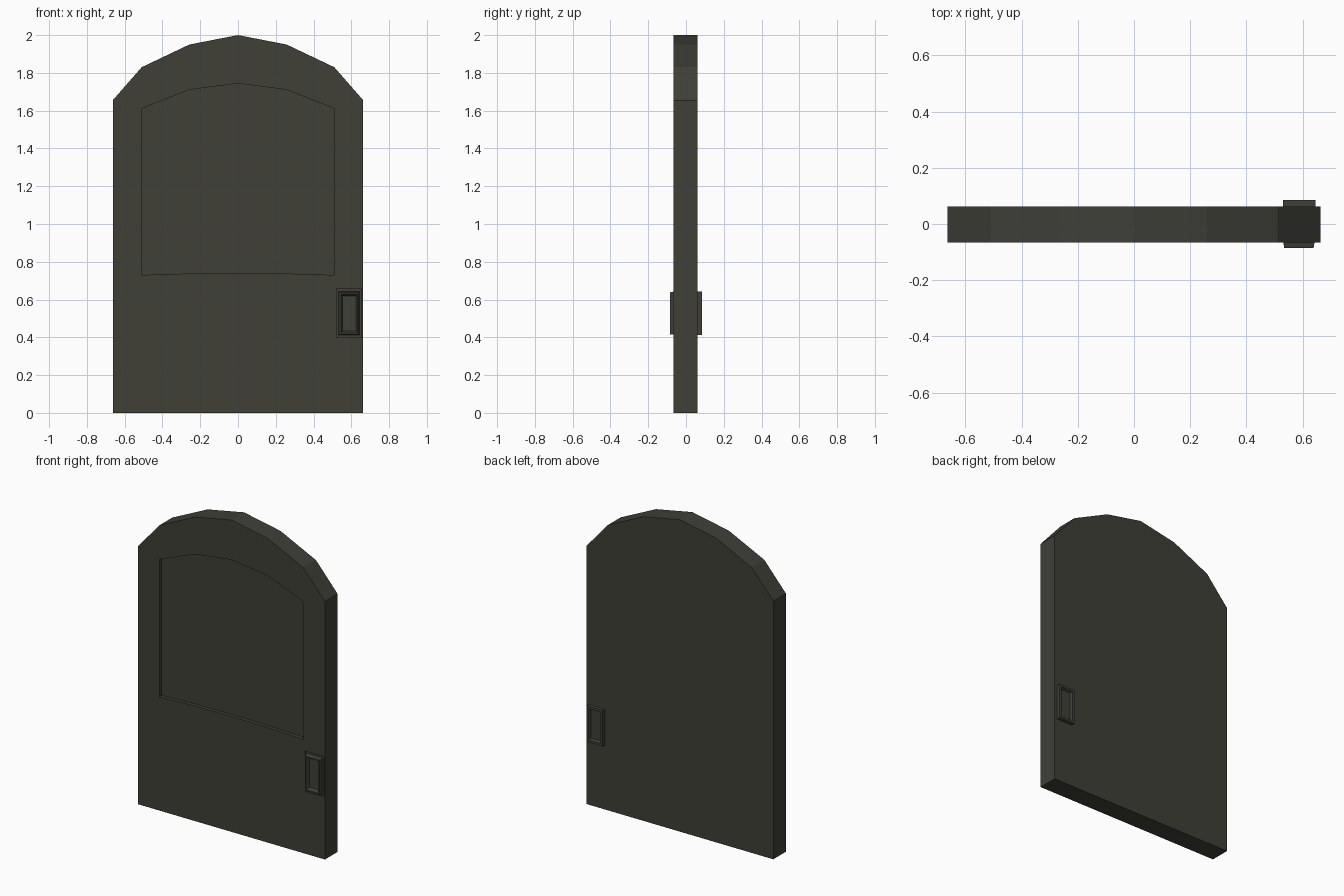
import bpy, bmesh

if "Cube" in bpy.data.objects:
    bpy.data.objects.remove(bpy.data.objects["Cube"])

Y_FRONT, Y_BACK = -0.066, 0.062

# one dark olive-grey paint for the whole door
paint = bpy.data.materials.new("dark olive grey")
paint.diffuse_color = (0.050, 0.050, 0.039, 1)
paint.use_nodes = True
paint.node_tree.nodes["Principled BSDF"].inputs["Base Color"].default_value = paint.diffuse_color


def finish(name, bm):
    bmesh.ops.recalc_face_normals(bm, faces=bm.faces[:])
    mesh = bpy.data.meshes.new(name)
    bm.to_mesh(mesh)
    bm.free()
    mesh.materials.append(paint)
    ob = bpy.data.objects.new(name, mesh)
    bpy.context.collection.objects.link(ob)
    return ob


def mirrored(half):
    """Close a right-hand profile (bottom to top) with its mirror image."""
    return half + [(-x, z) for x, z in reversed(half) if x > 0]


def prism(name, profile, y0, y1):
    bm = bmesh.new()
    rings = [[bm.verts.new((x, y, z)) for x, z in profile] for y in (y0, y1)]
    bm.faces.new(rings[0])
    bm.faces.new(rings[1])
    n = len(profile)
    for i in range(n):
        j = (i + 1) % n
        bm.faces.new((rings[0][i], rings[0][j], rings[1][j], rings[1][i]))
    return finish(name, bm)


def rect(x0, x1, z0, z1):
    return [(x0, z0), (x1, z0), (x1, z1), (x0, z1)]


def cut(target, cutter):
    mod = target.modifiers.new("cut", 'BOOLEAN')
    mod.operation = 'DIFFERENCE'
    mod.solver = 'EXACT'
    mod.object = cutter
    bpy.context.view_layer.objects.active = target
    bpy.ops.object.modifier_apply(modifier=mod.name)
    bpy.data.objects.remove(cutter)


def handle(name, layers):
    """Nested rectangles, each (x0, x1, z0, z1, y), bridged into a cup."""
    bm = bmesh.new()
    loops = [[bm.verts.new((x, l[4], z)) for x, z in rect(*l[:4])] for l in layers]
    for a, b in zip(loops, loops[1:]):
        for i in range(4):
            j = (i + 1) % 4
            bm.faces.new((a[i], a[j], b[j], b[i]))
    bm.faces.new(loops[0])
    bm.faces.new(loops[-1])
    return finish(name, bm)


# door slab with arched top
door = prism("door", mirrored([(0.663, 0), (0.663, 1.655), (0.51, 1.83),
                               (0.258, 1.95), (0, 2.0)]), Y_FRONT, Y_BACK)

# sunken arched panel on the front
panel = [(0, 0.74), (0.25, 0.738), (0.512, 0.73), (0.512, 1.61), (0.26, 1.71), (0, 1.745)]
panel += [(-x, z) for x, z in reversed(panel[1:-1])]
cut(door, prism("panel_cutter", panel, Y_FRONT - 0.1, Y_FRONT + 0.024))

# shallow seat around the front handle
cut(door, prism("seat_cutter", rect(0.522, 0.655, 0.4, 0.658),
                Y_FRONT - 0.1, Y_FRONT + 0.008))

# front and back handles: raised frames with a hollow centre
handle("front_handle", [(0.530, 0.645, 0.413, 0.645, -0.05),
                        (0.534, 0.639, 0.415, 0.638, -0.086),
                        (0.544, 0.633, 0.424, 0.630, -0.086),
                        (0.554, 0.625, 0.434, 0.620, -0.066)])
handle("back_handle", [(0.531, 0.645, 0.413, 0.643, 0.05),
                       (0.531, 0.645, 0.413, 0.643, 0.086),
                       (0.545, 0.631, 0.428, 0.628, 0.086),
                       (0.552, 0.624, 0.436, 0.620, 0.070)])
